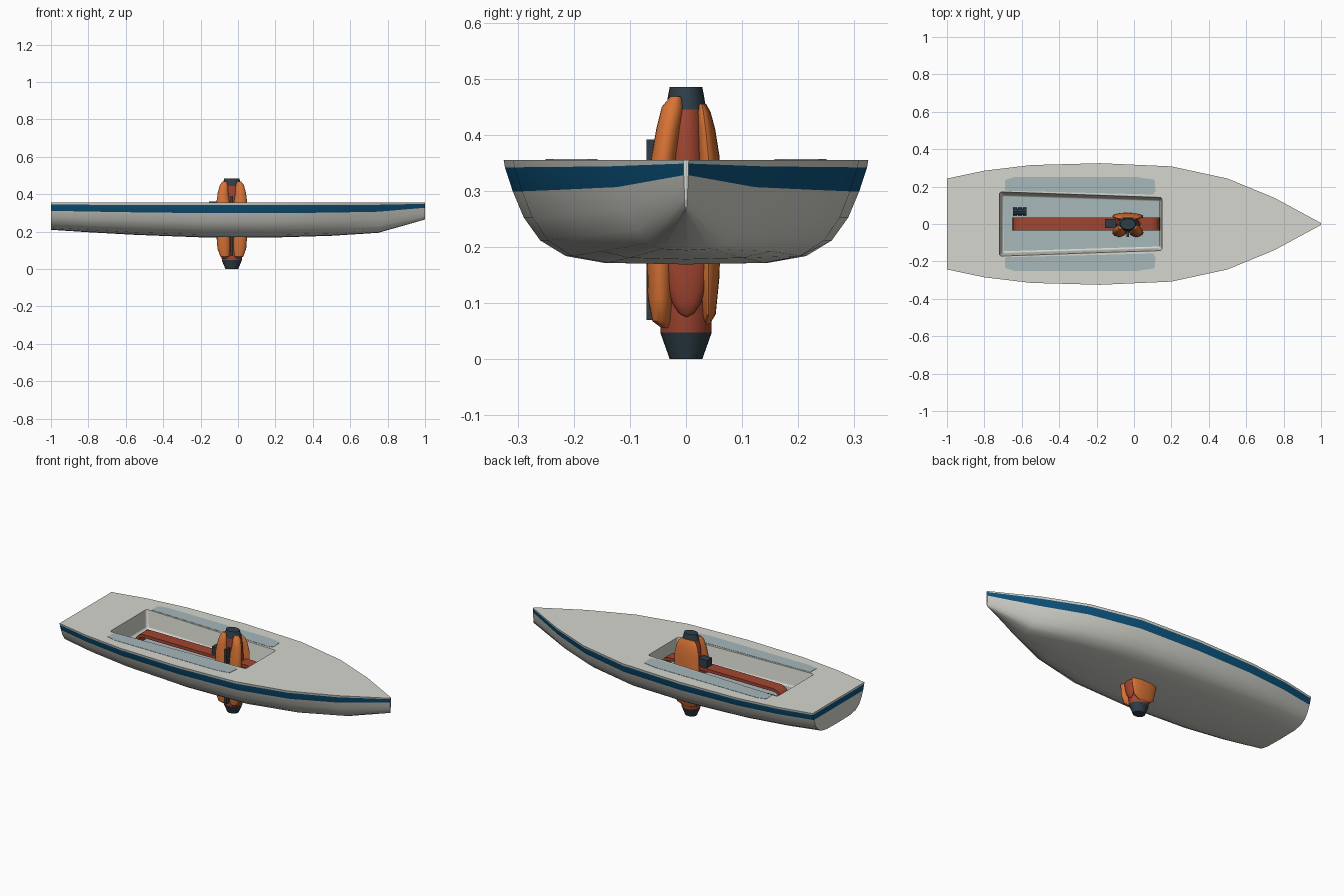
import bpy, bmesh, math
from mathutils import Vector

cube = bpy.data.objects.get("Cube")
if cube:
    bpy.data.objects.remove(cube, do_unlink=True)


def material(name, rgb):
    m = bpy.data.materials.new(name)
    m.use_nodes = True
    m.diffuse_color = (*rgb, 1)
    m.node_tree.nodes["Principled BSDF"].inputs["Base Color"].default_value = (*rgb, 1)
    return m


CREAM = material("cream hull", (0.66, 0.67, 0.61))
BLUE = material("blue stripe", (0.004, 0.09, 0.21))
PALE = material("pale blue grip", (0.39, 0.48, 0.50))
ORANGE = material("orange foam", (0.68, 0.17, 0.035))
RED = material("rust red", (0.36, 0.06, 0.03))
DARK = material("dark slate", (0.028, 0.048, 0.065))


def finish(name, bm, mats, angle=35):
    bmesh.ops.recalc_face_normals(bm, faces=bm.faces)
    mesh = bpy.data.meshes.new(name)
    bm.to_mesh(mesh)
    bm.free()
    ob = bpy.data.objects.new(name, mesh)
    bpy.context.collection.objects.link(ob)
    for m in mats:
        mesh.materials.append(m)
    smooth(ob, angle)
    return ob


def smooth(ob, angle):
    bpy.ops.object.select_all(action='DESELECT')
    ob.select_set(True)
    bpy.context.view_layer.objects.active = ob
    bpy.ops.object.shade_smooth_by_angle(angle=math.radians(angle))


def prism(name, bottom, top, mat):
    """Solid between two matching outlines."""
    bm = bmesh.new()
    a = [bm.verts.new(p) for p in bottom]
    b = [bm.verts.new(p) for p in top]
    bm.faces.new(a)
    bm.faces.new(b)
    for i in range(len(a)):
        j = (i + 1) % len(a)
        bm.faces.new((a[i], a[j], b[j], b[i]))
    return finish(name, bm, [mat])


def box(name, lo, hi, mat):
    flat = [(lo[0], lo[1]), (hi[0], lo[1]), (hi[0], hi[1]), (lo[0], hi[1])]
    return prism(name, [(x, y, lo[2]) for x, y in flat],
                 [(x, y, hi[2]) for x, y in flat], mat)


def stack(name, rings, mat, cx, angle=40, sides=20):
    """Loft of upright ellipse rings: (z, x offset, y centre, x radius, y radius)."""
    bm = bmesh.new()
    loops = []
    for z, dx, cy, rx, ry in rings:
        loops.append([bm.verts.new((cx + dx + rx * math.cos(t), cy + ry * math.sin(t), z))
                      for t in (2 * math.pi * k / sides for k in range(sides))])
    for a, b in zip(loops, loops[1:]):
        for k in range(sides):
            m = (k + 1) % sides
            bm.faces.new((a[k], a[m], b[m], b[k]))
    bm.faces.new(loops[0])
    bm.faces.new(loops[-1])
    return finish(name, bm, [mat], angle)


# Hull: stations of (x, half width, keel height, fullness)
DECK, FLOOR = 0.355, 0.25
stations = [(-1, .243, .21, 1), (-.8, .285, .197, 1), (-.55, .315, .183, 1),
            (-.18, .325, .169, 1), (.2, .308, .169, 1), (.5, .243, .178, .92),
            (.75, .14, .194, .65), (1, .005, .265, .3)]
section = [(1, 1), (.993, .93), (.95, .7), (.89, .45), (.8, .23), (.66, .08), (.45, .015)]
bm = bmesh.new()
rings = []
for x, w, keel, full in stations:
    half = [(w * (full * a + (1 - full) * b ** .8), keel + (DECK - keel) * b) for a, b in section]
    pts = half + [(0, keel)] + [(-y, z) for y, z in reversed(half)]
    rings.append([bm.verts.new((x, y, z)) for y, z in pts])
n = len(rings[0])
for a, b in zip(rings, rings[1:]):
    for j in range(n):
        k = (j + 1) % n
        f = bm.faces.new((a[j], a[k], b[k], b[j]))
        f.material_index = 1 if j in (1, n - 3) else 0
for ring in (rings[0], rings[-1]):
    for j in range(n // 2):
        quad = [ring[j], ring[j + 1], ring[n - 2 - j], ring[n - 1 - j]]
        f = bm.faces.new(list(dict.fromkeys(quad)))
        f.material_index = 1 if j == 1 and ring is rings[0] else 0
hull = finish("hull", bm, [CREAM, BLUE])

# Cockpit well cut out of the deck
rim = [(-.72, -.172), (.15, -.142), (.15, .142), (-.72, .172)]
foot = [(-.705, -.155), (.14, -.128), (.14, .128), (-.705, .155)]
up = .4
grow = (up - FLOOR) / (DECK - FLOOR)
top = [Vector(f).lerp(Vector(r), grow) for f, r in zip(foot, rim)]
cutter = prism("cockpit_cutter", [(*p, FLOOR) for p in foot], [(*p, up) for p in top], CREAM)
cutter.hide_render = True
bev = cutter.modifiers.new("round", 'BEVEL')
bev.width, bev.segments = .012, 3
cut = hull.modifiers.new("cockpit", 'BOOLEAN')
cut.operation, cut.object, cut.solver = 'DIFFERENCE', cutter, 'EXACT'
bpy.context.view_layer.objects.active = hull
bpy.ops.object.modifier_apply(modifier="cockpit")
bpy.data.objects.remove(cutter, do_unlink=True)
smooth(hull, 35)

# Grip panels on the cockpit floor and side decks
inset = [(x * .985, y * .94) for x, y in foot]
prism("cockpit_floor", [(*p, FLOOR - .001) for p in inset],
      [(*p, FLOOR + .003) for p in inset], PALE)
panel = [(-.69, .178), (.1, .158), (.115, .175), (.11, .237), (.02, .25),
         (-.64, .25), (-.69, .235)]
for side, label in ((1, "back"), (-1, "front")):
    prism(label + "_deck_grip", [(x, side * y, DECK - .002) for x, y in panel],
          [(x, side * y, DECK + .0015) for x, y in panel], PALE)

# Arched strap along the cockpit floor
mid, reach = -.255, .395
arch = [(0, 0), (.004, .035), (.022, .057), (.05, .066)]
inner = [(.018, 0), (.021, .03), (.033, .043), (.055, .048)]
outline = [(mid - reach + a, FLOOR + b) for a, b in arch]
outline += [(mid + reach - a, FLOOR + b) for a, b in reversed(arch)]
outline += [(mid + reach - a, FLOOR + b) for a, b in inner]
outline += [(mid - reach + a, FLOOR + b) for a, b in reversed(inner)]
prism("floor_strap", [(x, -.035, z) for x, z in outline],
      [(x, .035, z) for x, z in outline], RED)
box("strap_cleat", (-.155, -.022, .312), (-.1, .026, .36), DARK)

# Drain fitting on the floor: ribbed drum lying lengthwise
bm = bmesh.new()
for i in range(3):
    geo = bmesh.ops.create_cone(bm, cap_ends=True, segments=10, radius1=.022, radius2=.022, depth=.02)
    bmesh.ops.translate(bm, verts=geo['verts'], vec=(0, 0, (i - 1) * .026))
geo = bmesh.ops.create_cone(bm, cap_ends=True, segments=10, radius1=.015, radius2=.015, depth=.07)
for v in bm.verts:
    v.co = Vector((v.co.z - .61, v.co.x + .066, v.co.y + .273))
finish("drain_fitting", bm, [DARK])

# Vest torso with dark ends
CX = -.033
stack("vest_lining", [(.048, 0, 0, .053, .045), (.1, 0, 0, .062, .046), (.25, 0, 0, .064, .046),
                      (.36, 0, 0, .062, .038), (.41, 0, 0, .058, .036), (.446, 0, 0, .05, .035)], RED, CX)
stack("vest_hem", [(0, 0, 0, .034, .029), (.048, 0, 0, .054, .046)], DARK, CX)
stack("vest_collar", [(.445, 0, 0, .051, .036), (.47, 0, 0, .044, .032), (.485, 0, 0, .04, .029)], DARK, CX)

# Foam panels: two at the front, one at the back, and red side gussets
for side, label in ((-1, "right"), (1, "left")):
    front = [(.056, .035, -.038, .008, .006), (.068, .038, -.044, .024, .016),
             (.11, .043, -.046, .034, .022), (.2, .046, -.046, .037, .024),
             (.3, .046, -.044, .037, .024), (.36, .047, -.04, .035, .022),
             (.41, .047, -.032, .028, .021), (.45, .042, -.024, .022, .019),
             (.468, .038, -.018, .012, .01)]
    stack(label + "_front_foam", [(z, side * x, y, rx, ry) for z, x, y, rx, ry in front], ORANGE, CX)
    gusset = [(.2 + .125 * math.sin(t), side * .058, .001, .024 * math.cos(t), .042 * math.cos(t))
              for t in (math.pi * (k / 10 - .5) * .98 for k in range(11))]
    stack(label + "_side_gusset", gusset, RED, CX)
back = [(.062, 0, .036, .03, .006), (.08, 0, .04, .065, .013), (.15, 0, .04, .08, .02),
        (.25, 0, .04, .083, .021), (.36, 0, .04, .08, .02), (.41, 0, .035, .07, .017),
        (.44, 0, .031, .058, .013), (.455, 0, .028, .04, .008)]
stack("back_foam", back, ORANGE, CX)
box("front_zip", (CX - .006, -.07, .07), (CX + .006, -.035, .392), DARK)
